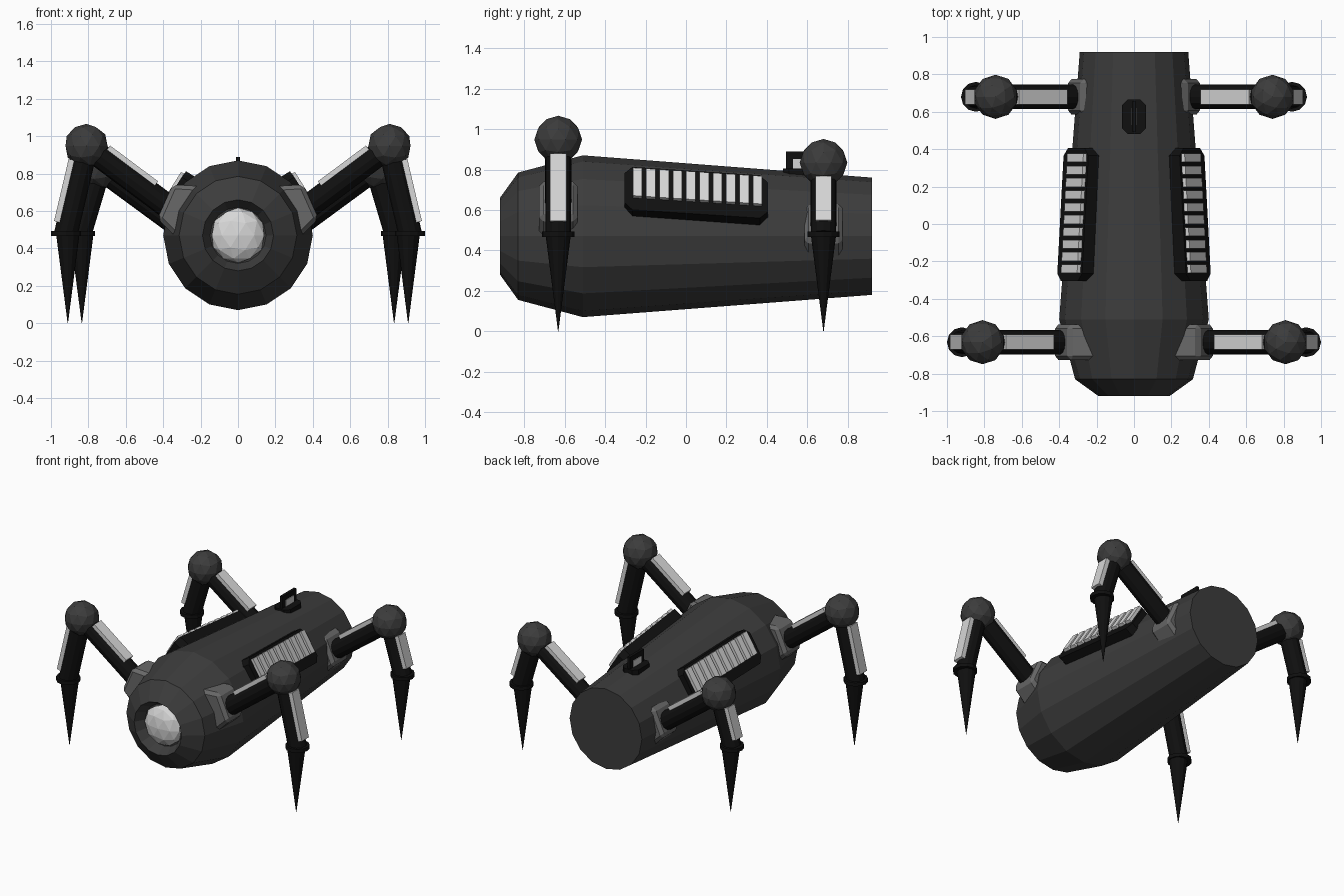
import bpy, bmesh
from math import sin, cos, pi, atan2, radians
from mathutils import Matrix, Vector

if "Cube" in bpy.data.objects:
    bpy.data.objects.remove(bpy.data.objects["Cube"])


def material(name, v):
    m = bpy.data.materials.new(name)
    m.diffuse_color = (v, v, v, 1)
    m.use_nodes = True
    m.node_tree.nodes["Principled BSDF"].inputs["Base Color"].default_value = m.diffuse_color
    return m


HULL = material("dark grey hull", 0.045)
BLACK = material("black", 0.005)
LIGHT = material("light grey", 0.68)
BRACKET = material("mid grey", 0.14)


def finish(bm, name, mat, mirror=False):
    bmesh.ops.recalc_face_normals(bm, faces=bm.faces)
    me = bpy.data.meshes.new(name)
    bm.to_mesh(me)
    bm.free()
    me.materials.append(mat)
    ob = bpy.data.objects.new(name, me)
    bpy.context.collection.objects.link(ob)
    if mirror:
        ob.modifiers.new("Mirror", 'MIRROR').use_mirror_merge = False
    return ob


def prism(bm, outline, place, lo, hi):
    """Extrude a 2D outline between two levels; place(a, b, level) gives the point."""
    rings = [[bm.verts.new(place(a, b, h)) for a, b in outline] for h in (lo, hi)]
    n = len(outline)
    for r in rings:
        bm.faces.new(r)
    for i in range(n):
        j = (i + 1) % n
        bm.faces.new((rings[0][i], rings[0][j], rings[1][j], rings[1][i]))


def octagon(a0, a1, b0, b1, c):
    return [(a0 + c, b0), (a1 - c, b0), (a1, b0 + c), (a1, b1 - c),
            (a1 - c, b1), (a0 + c, b1), (a0, b1 - c), (a0, b0 + c)]


def frame(a, b):
    """Matrix at a whose z axis points to b (both in one x-z plane)."""
    d = b - a
    return Matrix.Translation(a) @ Matrix.Rotation(atan2(d.x, d.z), 4, 'Y'), d.length


def cone(bm, a, b, r1, r2, segs=12):
    m, length = frame(a, b)
    bmesh.ops.create_cone(bm, cap_ends=True, segments=segs, radius1=r1, radius2=r2,
                          depth=length, matrix=m @ Matrix.Translation((0, 0, length / 2)))


def box(bm, m, lo, hi):
    c = [(l + h) / 2 for l, h in zip(lo, hi)]
    s = [h - l for l, h in zip(lo, hi)]
    return bmesh.ops.create_cube(bm, size=1, matrix=m @ Matrix.Translation(c)
                                 @ Matrix.Diagonal((*s, 1)))['verts']


# Hull: 16-sided lathe along y with a recessed socket at the front
AXIS_Z = 0.47
profile = [(-0.85, 0.15), (-0.92, 0.19), (-0.83, 0.315), (-0.51, 0.40), (0.92, 0.29)]
bm = bmesh.new()
rings = [[bm.verts.new((r * sin(i * pi / 8), y, AXIS_Z + r * cos(i * pi / 8)))
          for i in range(16)] for y, r in profile]
for p, q in zip(rings, rings[1:]):
    for i in range(16):
        j = (i + 1) % 16
        bm.faces.new((p[i], p[j], q[j], q[i]))
bm.faces.new(rings[0])
bm.faces.new(rings[-1])
finish(bm, "hull", HULL)

# Front lens
bm = bmesh.new()
bmesh.ops.create_icosphere(bm, subdivisions=2, radius=0.147,
                           matrix=Matrix.Translation((0, -0.85, AXIS_Z))
                           @ Matrix.Diagonal((1, 0.48, 1, 1)))
finish(bm, "front_lens", LIGHT)

# Side vents: black panel following the hull taper, with ten light ribs
TH = radians(32)


def on_side(y, t, n):
    x = n * cos(TH) - t * sin(TH) - 0.053 * (y - 0.05)
    z = AXIS_Z + n * sin(TH) + t * cos(TH) - 0.065 * (y - 0.05)
    return (x, y, z)


bm = bmesh.new()
prism(bm, octagon(-0.305, 0.405, -0.115, 0.135, 0.04), on_side, 0.27, 0.392)
finish(bm, "vent_panel", BLACK, True)
bm = bmesh.new()
for i in range(10):
    y = -0.24 + i * 0.066
    prism(bm, [(y - 0.023, -0.045), (y + 0.023, -0.045), (y + 0.023, 0.118), (y - 0.023, 0.118)],
          on_side, 0.38, 0.413)
finish(bm, "vent_ribs", LIGHT, True)

# Top fin on its small base, with a light plate on each face
bm = bmesh.new()
prism(bm, octagon(-0.063, 0.063, 0.48, 0.665, 0.03), lambda a, b, h: (a, b, h), 0.74, 0.805)
box(bm, Matrix(), (-0.01, 0.495, 0.78), (0.01, 0.655, 0.89))
finish(bm, "top_fin", BLACK)
bm = bmesh.new()
box(bm, Matrix(), (-0.014, 0.53, 0.80), (0.014, 0.62, 0.853))
finish(bm, "top_fin_plates", LIGHT)


# Legs: bracket, upper and lower tubes, knee ball, cover plates, cuff and spike
def leg(name, y, hip, knee, cuff_x):
    hip, knee = Vector((hip[0], y, hip[1])), Vector((knee[0], y, knee[1]))
    cuff = Vector((cuff_x, y, 0.48))
    foot_x = cuff_x - 0.01

    bm = bmesh.new()
    a = radians(24)
    out, up = Vector((cos(a), 0, sin(a))), Vector((-sin(a), 0, cos(a)))
    face = hip + Vector((0.02, 0, 0.03))
    prism(bm, [(-0.16, -0.16), (-0.16, 0.16), (0, 0.10), (0, -0.10)],
          lambda r, t, h: face + out * r + up * t + Vector((0, h, 0)), -0.095, 0.095)
    bmesh.ops.bevel(bm, geom=bm.edges[:], offset=0.022, segments=1, affect='EDGES')
    finish(bm, name + "_bracket", BRACKET, True)

    bm = bmesh.new()
    cone(bm, knee, hip, 0.065, 0.065)
    cone(bm, knee, cuff, 0.063, 0.063)
    cone(bm, cuff - Vector((0, 0, 0.013)), cuff + Vector((0, 0, 0.013)), 0.08, 0.08)
    cone(bm, Vector((foot_x, y, 0.48)), Vector((foot_x, y, 0)), 0.063, 0.001)
    finish(bm, name + "_tubes_and_spike", BLACK, True)

    bm = bmesh.new()
    bmesh.ops.create_icosphere(bm, subdivisions=2, radius=0.118,
                               matrix=Matrix.Translation(knee))
    finish(bm, name + "_knee", HULL, True)

    bm = bmesh.new()
    m, length = frame(knee, hip)
    box(bm, m, (0.04, -0.04, 0.10), (0.077, 0.04, 0.42))
    m, length = frame(knee, cuff)
    box(bm, m, (-0.077, -0.04, 0.09), (-0.04, 0.04, length - 0.05))
    finish(bm, name + "_cover_plates", LIGHT, True)


leg("front_leg", -0.632, (0.37, 0.62), (0.81, 0.948), 0.92)
leg("rear_leg", 0.68, (0.30, 0.51), (0.74, 0.833), 0.845)
